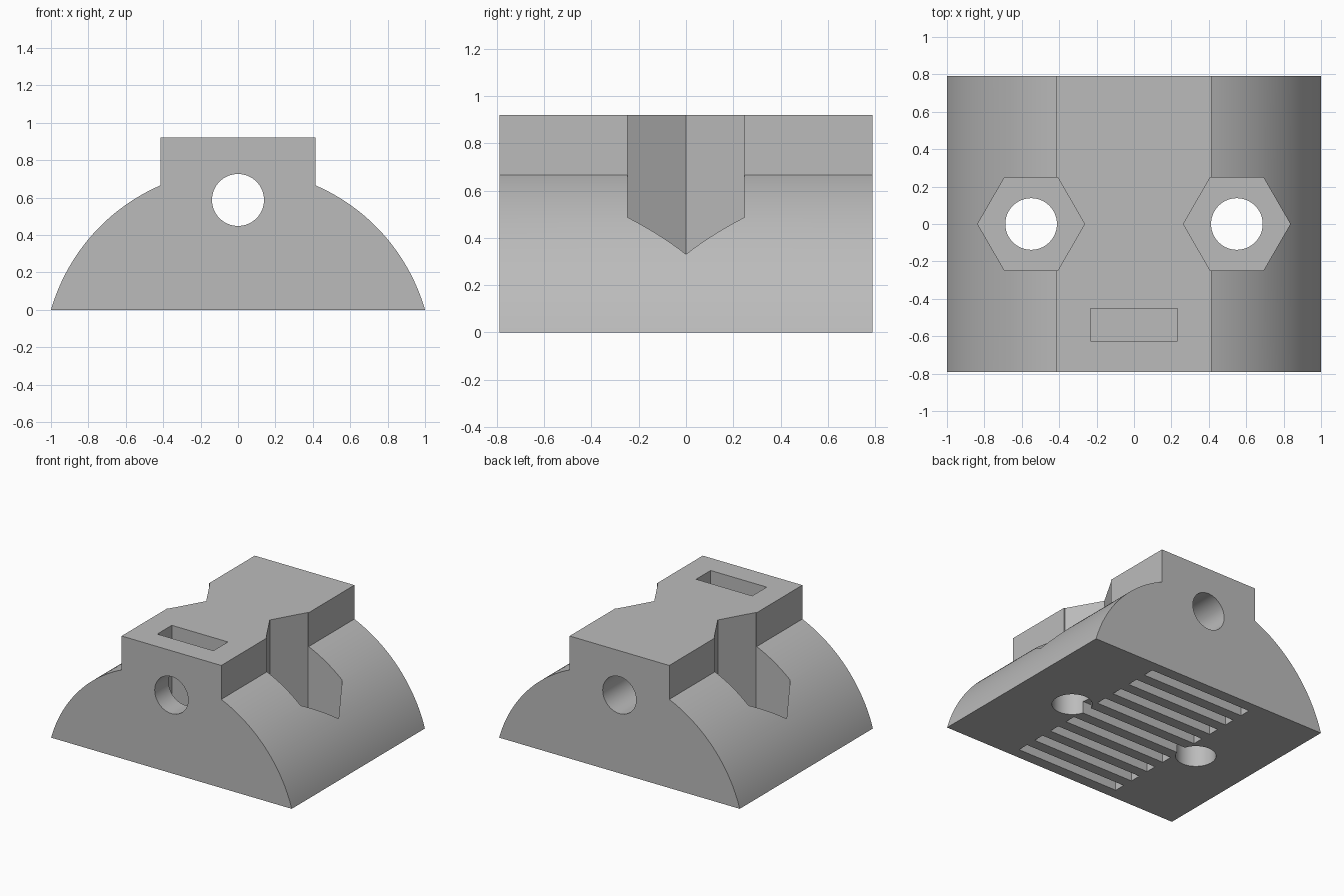
import bpy, bmesh, math
from mathutils import Matrix, Vector

if "Cube" in bpy.data.objects:
    bpy.data.objects.remove(bpy.data.objects["Cube"])

HALF_Y = 0.79
grey = bpy.data.materials.new("plain grey")
grey.diffuse_color = (0.5, 0.5, 0.5, 1)
grey.use_nodes = True
grey.node_tree.nodes["Principled BSDF"].inputs["Base Color"].default_value = grey.diffuse_color


def add_object(name, bm):
    mesh = bpy.data.meshes.new(name)
    bmesh.ops.recalc_face_normals(bm, faces=bm.faces)
    bm.to_mesh(mesh)
    bm.free()
    mesh.materials.append(grey)
    obj = bpy.data.objects.new(name, mesh)
    bpy.context.collection.objects.link(obj)
    return obj


def box(name, lo, hi):
    bm = bmesh.new()
    lo, hi = Vector(lo), Vector(hi)
    size = hi - lo
    bmesh.ops.create_cube(bm, size=1, matrix=Matrix.Translation((lo + hi) / 2) @ Matrix.Diagonal((*size, 1)))
    return add_object(name, bm)


def prism(name, centre, radius, length, sides, axis="Z"):
    bm = bmesh.new()
    turn = Matrix.Rotation(math.pi / 2, 4, "X") if axis == "Y" else Matrix.Identity(4)
    # start with a corner on the x axis
    pts = [(radius * math.cos(2 * math.pi * i / sides), radius * math.sin(2 * math.pi * i / sides))
           for i in range(sides)]
    face = bm.faces.new([bm.verts.new((x, y, -length / 2)) for x, y in pts])
    ext = bmesh.ops.extrude_face_region(bm, geom=[face])
    bmesh.ops.translate(bm, vec=(0, 0, length), verts=[v for v in ext["geom"] if isinstance(v, bmesh.types.BMVert)])
    bmesh.ops.transform(bm, matrix=Matrix.Translation(centre) @ turn, verts=bm.verts)
    return add_object(name, bm)


# Body: arched profile with a raised rectangular rib, extruded along y
C, SHOULDER, TOP = -0.29, 0.414, 0.92
R = math.hypot(1, C)
a0, a1 = math.atan2(-C, 1), math.acos(SHOULDER / R)
right = [(R * math.cos(a0 + (a1 - a0) * i / 32), C + R * math.sin(a0 + (a1 - a0) * i / 32))
         for i in range(33)] + [(SHOULDER, TOP)]
profile = right + [(-x, z) for x, z in reversed(right)]
bm = bmesh.new()
front = bm.faces.new([bm.verts.new((x, -HALF_Y, z)) for x, z in profile])
ext = bmesh.ops.extrude_face_region(bm, geom=[front])
bmesh.ops.translate(bm, vec=(0, 2 * HALF_Y, 0), verts=[v for v in ext["geom"] if isinstance(v, bmesh.types.BMVert)])
body = add_object("clamp_body", bm)

# Cutters: long bore, nut slot, hex pockets with bolt holes, bottom tooth grooves
cutters = [prism("bore_cutter", (0, 0, 0.587), 0.139, 2, 64, "Y"),
           box("nut_slot_cutter", (-0.233, -0.625, 0.35), (0.233, -0.453, 1.1))]
for s in (-1, 1):
    cutters.append(prism("hex_pocket_cutter", (s * 0.55, 0, 0.67), 0.286, 1.0, 6))
    cutters.append(prism("bolt_hole_cutter", (s * 0.55, 0, 0.1), 0.138, 0.6, 64))
for i in range(-4, 5):
    y = i * 0.166
    cutters.append(box("tooth_groove_cutter", (-0.43, y - 0.042, -0.1), (0.43, y + 0.042, 0.09)))

for cutter in cutters:
    mod = body.modifiers.new(cutter.name, "BOOLEAN")
    mod.operation, mod.solver, mod.object = "DIFFERENCE", "EXACT", cutter
    cutter.hide_render = True

# Apply the cuts, then remove the cutters
bpy.context.view_layer.update()
result = bpy.data.meshes.new_from_object(body.evaluated_get(bpy.context.evaluated_depsgraph_get()))
body.modifiers.clear()
body.data = result
for cutter in cutters:
    bpy.data.objects.remove(cutter)

bpy.ops.object.select_all(action="DESELECT")
body.select_set(True)
bpy.context.view_layer.objects.active = body
bpy.ops.object.shade_smooth_by_angle(angle=math.radians(30))
